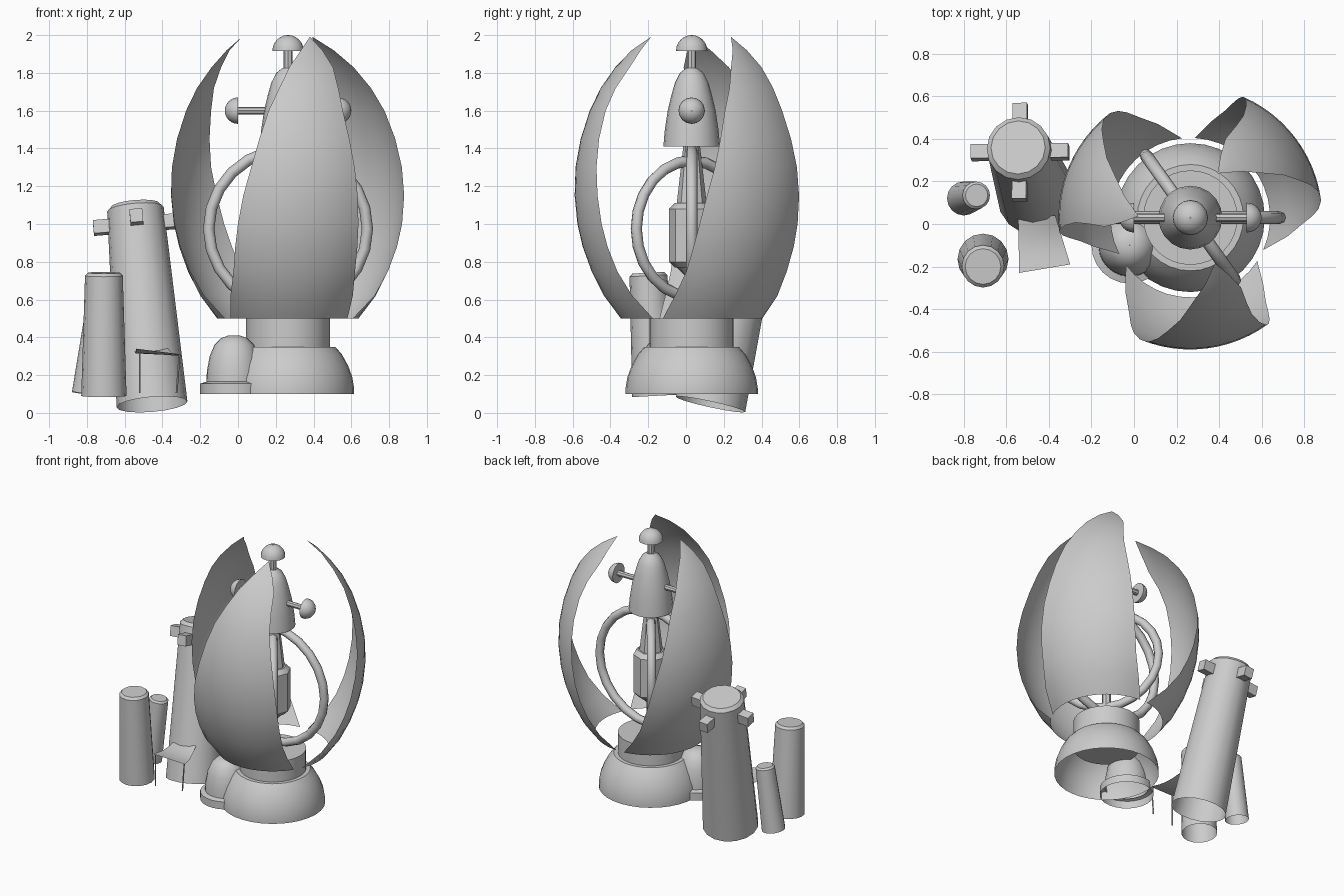
import bpy, bmesh, math
from mathutils import Vector, Matrix

if "Cube" in bpy.data.objects:
    bpy.data.objects.remove(bpy.data.objects["Cube"])

CX, CY = 0.265, 0.03            # main axis
AXIS = Matrix.Translation((CX, CY, 0))


def finish(name, bm, mat=Matrix(), angle=35):
    me = bpy.data.meshes.new(name)
    bmesh.ops.transform(bm, matrix=mat, verts=bm.verts)
    bm.to_mesh(me)
    bm.free()
    ob = bpy.data.objects.new(name, me)
    bpy.context.collection.objects.link(ob)
    bpy.ops.object.select_all(action='DESELECT')
    ob.select_set(True)
    bpy.context.view_layer.objects.active = ob
    bpy.ops.object.shade_smooth_by_angle(angle=math.radians(angle))
    return ob


def lathe(name, profile, mat=Matrix(), n=24, top=False, bottom=False):
    """Revolve (radius, z) points around z, optionally capping the ends."""
    bm = bmesh.new()
    rings = [[bm.verts.new((r * math.cos(math.tau * i / n), r * math.sin(math.tau * i / n), z))
              for i in range(n)] for r, z in profile]
    for a, b in zip(rings, rings[1:]):
        for i in range(n):
            j = (i + 1) % n
            bm.faces.new((a[i], a[j], b[j], b[i]))
    if top:
        bm.faces.new(rings[-1])
    if bottom:
        bm.faces.new(rings[0][::-1])
    return finish(name, bm, mat)


def between(a, b):
    """Matrix placing local z along the line a-b."""
    a, b = Vector(a), Vector(b)
    return Matrix.Translation(a) @ Vector((0, 0, 1)).rotation_difference(b - a).to_matrix().to_4x4()


def rod(name, a, b, r, n=8):
    L = (Vector(b) - Vector(a)).length
    return lathe(name, [(r, 0), (r, L)], between(a, b), n, True, True)


def box(name, size, mat):
    bm = bmesh.new()
    bmesh.ops.create_cube(bm, size=1)
    bmesh.ops.scale(bm, vec=size, verts=bm.verts)
    return finish(name, bm, mat)


def hemi(r, h, z0=0, steps=6):
    return [(max(r * math.cos(k * math.pi / 2 / steps), 0.002), z0 + h * math.sin(k * math.pi / 2 / steps))
            for k in range(steps + 1)]


# Base dome (open below) and collar
lathe("base_dome", [(.35, .10), (.35, .13), (.34, .19), (.318, .25), (.285, .31), (.25, .35), (.222, .35)], AXIS, 32)
lathe("collar", [(.222, .30), (.222, .5)], AXIS, 32, True, True)

# Small side dome with lip
SIDE = Matrix.Translation((-.02, -.10, 0))
lathe("side_dome_lip", [(.18, .10), (.18, .155), (.147, .165)], SIDE)
lathe("side_dome", [(.147, .155), (.145, .22), (.13, .30), (.105, .36), (.07, .395), (.03, .41), (.002, .41)], SIDE)

# Three petals: z, radius, left edge angle, right edge angle (clockwise from +x)
EDGE = [(.5, .375, 144, 33), (.62, .465, 131, 42.5), (.75, .53, 123, 48), (.88, .577, 119, 50.5),
        (1.0, .605, 116, 52), (1.15, .62, 112.5, 53.5), (1.3, .615, 108.5, 55), (1.45, .588, 105, 56.5),
        (1.6, .54, 101, 57.5), (1.72, .482, 95.5, 56.5), (1.83, .405, 89, 54), (1.92, .325, 78, 56),
        (1.99, .245, 62, 61.5)]
for k, name in enumerate(("front_petal", "right_petal", "left_petal")):
    bm = bmesh.new()
    rows = []
    for z, r, a0, a1 in EDGE:
        row = []
        for i in range(13):
            a = -math.radians(a0 + (a1 - a0) * i / 12)
            row.append(bm.verts.new((r * math.cos(a), r * math.sin(a), z)))
        rows.append(row)
    for a, b in zip(rows, rows[1:]):
        for i in range(12):
            bm.faces.new((a[i], a[i + 1], b[i + 1], b[i]))
    finish(name, bm, AXIS @ Matrix.Rotation(math.radians(120 * k), 4, 'Z'))

# Two upright rings
for name, R, deg in (("large_ring", .42, 0), ("small_ring", .36, 125.5)):
    bpy.ops.mesh.primitive_torus_add(major_radius=R, minor_radius=.03, major_segments=24, minor_segments=8)
    ob = bpy.context.object
    ob.name = name
    ob.data.transform(AXIS @ Matrix.Translation((0, 0, .975)) @ Matrix.Rotation(math.radians(deg), 4, 'Z')
                      @ Matrix.Rotation(math.pi / 2, 4, 'X'))
    bpy.ops.object.shade_smooth_by_angle(angle=math.radians(50))

# Central column
lathe("column_foot", [(.03, .5), (.03, .72), (.09, .78)], AXIS, 8)
lathe("column_body", [(.09, .77), (.12, .80), (.12, 1.08), (.09, 1.11)], AXIS, 8, True, True)
lathe("column_spire", [(.08, 1.1), (.04, 1.45)], AXIS, 8)

# Bell head with cap and two side knobs
lathe("bell_head", [(.15, 1.41), (.142, 1.5), (.127, 1.6), (.108, 1.68), (.088, 1.75), (.062, 1.80), (.03, 1.825)],
      AXIS, 20, True, True)
rod("cap_stem", (CX, CY, 1.81), (CX, CY, 1.93), .024)
lathe("cap", hemi(.083, .083, 1.917), AXIS, 16, bottom=True)
for s, name in ((-1, "left"), (1, "right")):
    end = (CX + s * .265, CY, 1.6)
    rod(name + "_arm", (CX + s * .1, CY, 1.6), end, .02)
    lathe(name + "_knob", hemi(.07, .07), between(end, (end[0] + s, CY, 1.6)), 16, bottom=True)


# Leaning tapered towers
def tower(name, foot, head, r0, r1, bev, n):
    L = (Vector(head) - Vector(foot)).length
    m = between(foot, head)
    lathe(name, [(r0, 0), (r1, L - bev), (r1 - bev, L)], m, n, True)
    return m, L


m, L = tower("tall_tower", (-.455, .13, .045), (-.545, .36, 1.1), .188, .15, .022, 16)
for i in range(4):
    box("tower_block_%d" % (i + 1), (.12, .068, .072),
        m @ Matrix.Translation((0, 0, L - .105)) @ Matrix.Rotation(i * math.pi / 2, 4, 'Z')
        @ Matrix.Translation((.17, 0, 0)))
tower("medium_tower", (-.71, -.165, .09), (-.71, -.2, .742), .12, .10, .016, 16)
tower("small_tower", (-.80, .12, .1), (-.74, .135, .56), .08, .065, .012, 16)

# Sagging awning with two posts
bm = bmesh.new()
c = [Vector(p) for p in ((-.54, -.23, .34), (-.30, -.19, .31), (-.37, .04, .34), (-.545, .04, .33))]
g = []
for j in range(7):
    v = j / 6
    row = []
    for i in range(7):
        u = i / 6
        p = (c[0] * (1 - u) + c[1] * u) * (1 - v) + (c[3] * (1 - u) + c[2] * u) * v
        p.z -= .02 * math.sin(math.pi * v)
        row.append(bm.verts.new(p))
    g.append(row)
for j in range(6):
    for i in range(6):
        bm.faces.new((g[j][i], g[j][i + 1], g[j + 1][i + 1], g[j + 1][i]))
finish("awning", bm)
rod("awning_post_left", (-.52, -.22, .105), (-.52, -.22, .336), .005, 6)
rod("awning_post_right", (-.325, -.185, .105), (-.31, -.185, .31), .005, 6)
